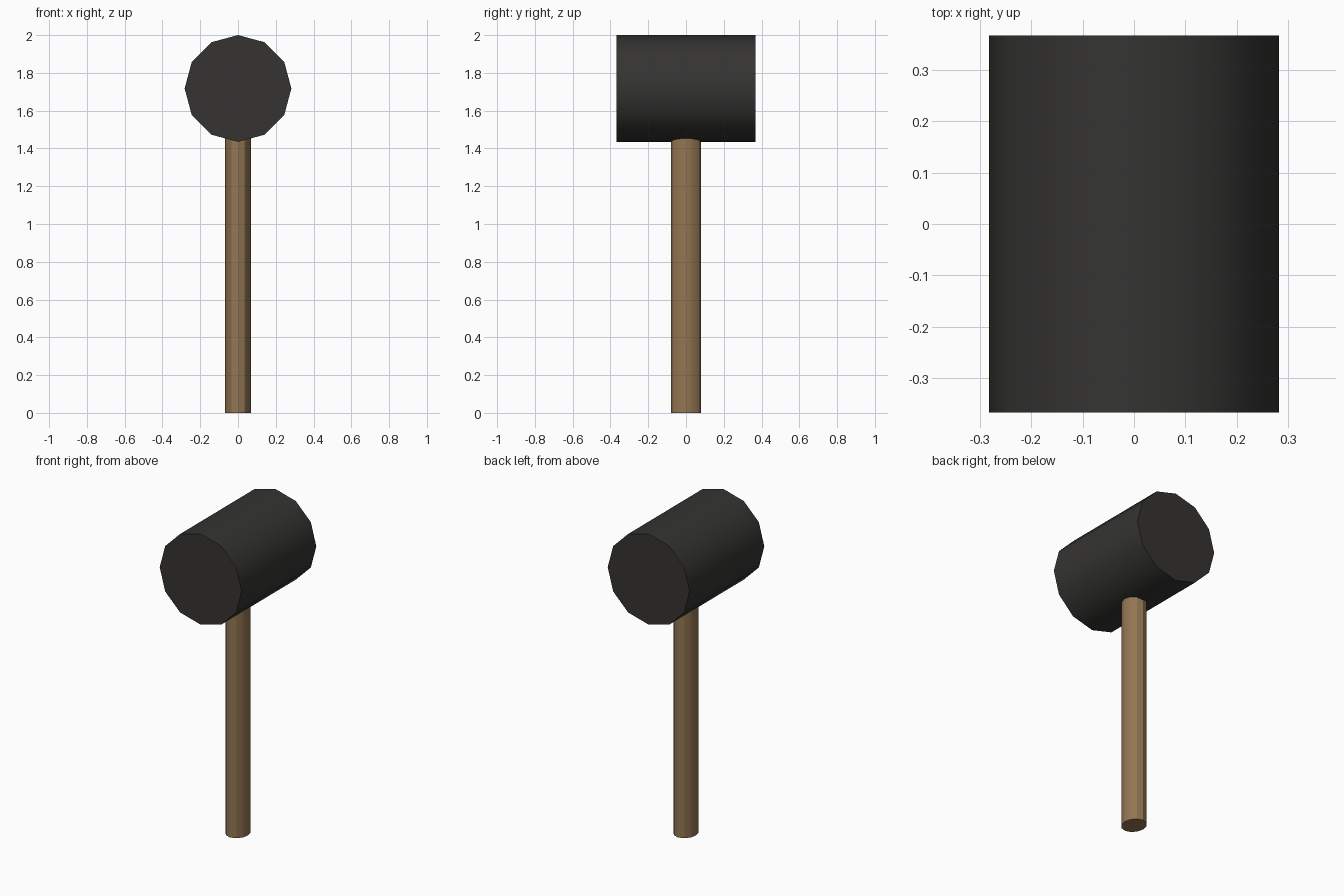
import bpy
from math import radians

if "Cube" in bpy.data.objects:
    bpy.data.objects.remove(bpy.data.objects["Cube"])


def material(name, rgb):
    m = bpy.data.materials.new(name)
    m.diffuse_color = (*rgb, 1)
    m.use_nodes = True
    m.node_tree.nodes["Principled BSDF"].inputs["Base Color"].default_value = m.diffuse_color
    return m


def cylinder(name, loc, rot, scale, depth, mat):
    # Twelve-sided cylinder with unit radius, scaled to its section
    bpy.ops.mesh.primitive_cylinder_add(vertices=12, radius=1, depth=depth,
                                        location=loc, rotation=rot)
    ob = bpy.context.object
    ob.name = name
    ob.scale = (*scale, 1)
    bpy.ops.object.transform_apply(location=False, rotation=True, scale=True)
    bpy.ops.object.shade_smooth_by_angle(angle=radians(30))
    ob.data.materials.append(mat)
    return ob


rubber = material("black_rubber", (0.035, 0.034, 0.032))
wood = material("wood", (0.29, 0.18, 0.085))

# Mallet head: lies along y, corners at top and bottom
R = 0.2825
cylinder("mallet_head", (0, 0, 2 - R), (radians(90), 0, 0), (R, R), 0.734, rubber)

# Handle: slightly oval shaft, its top end seated inside the head
TOP = 1.5
cylinder("handle", (0, 0, TOP / 2), (0, 0, 0), (0.068, 0.079), TOP, wood)
